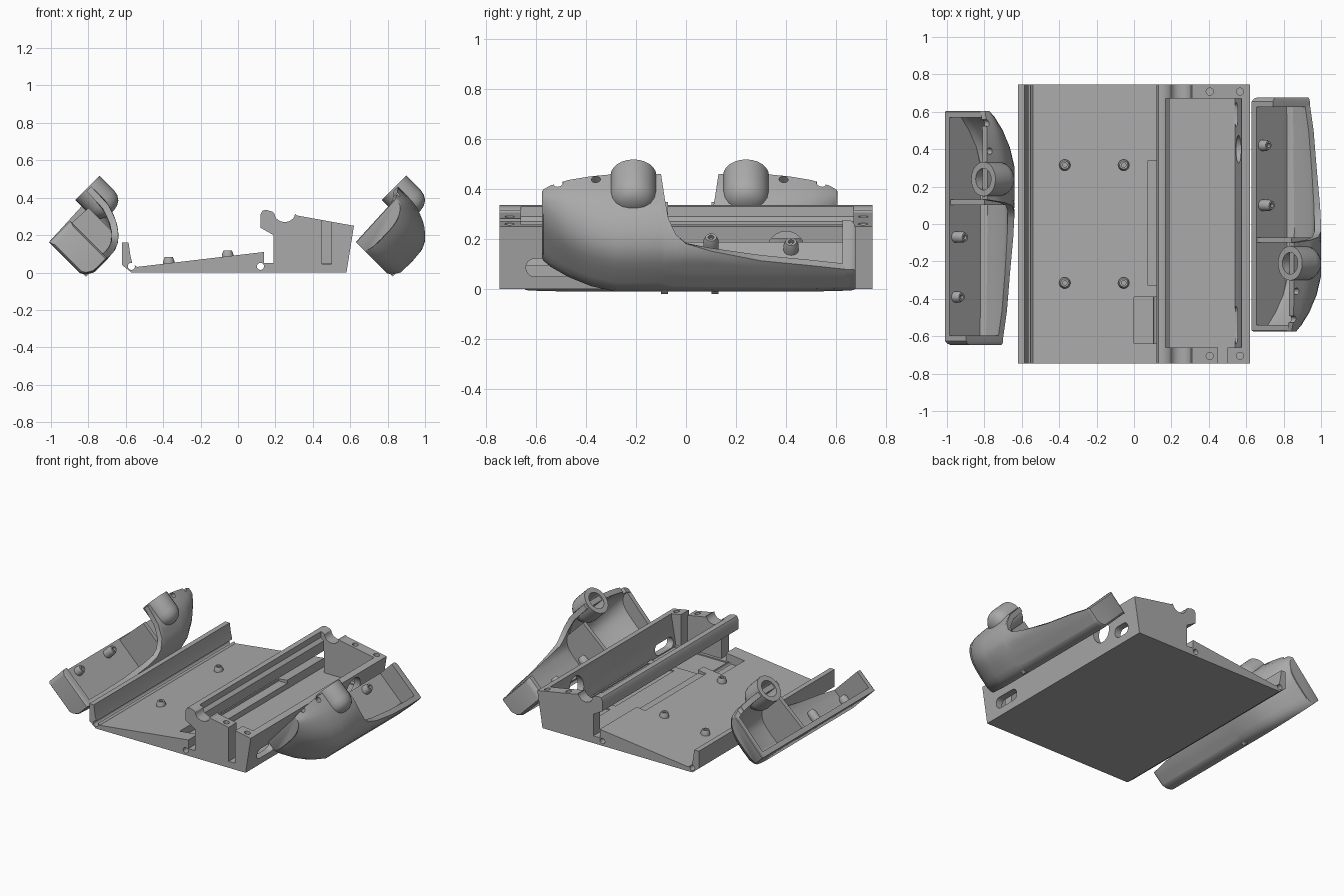
import bpy, bmesh, math
from mathutils import Vector

if "Cube" in bpy.data.objects:
    bpy.data.objects.remove(bpy.data.objects["Cube"], do_unlink=True)

GREY = (0.4, 0.4, 0.4, 1)
grey = bpy.data.materials.new("plain_grey")
grey.use_nodes = True
grey.diffuse_color = GREY
grey.node_tree.nodes["Principled BSDF"].inputs["Base Color"].default_value = GREY


def loft(name, rings):
    """Closed solid through rings of equal point count."""
    bm = bmesh.new()
    loops = [[bm.verts.new(p) for p in ring] for ring in rings]
    for a, b in zip(loops, loops[1:]):
        for i in range(len(a)):
            j = (i + 1) % len(a)
            bm.faces.new((a[i], a[j], b[j], b[i]))
    bm.faces.new(loops[0])
    bm.faces.new(loops[-1])
    bmesh.ops.recalc_face_normals(bm, faces=bm.faces)
    mesh = bpy.data.meshes.new(name)
    bm.to_mesh(mesh)
    bm.free()
    obj = bpy.data.objects.new(name, mesh)
    bpy.context.collection.objects.link(obj)
    mesh.materials.append(grey)
    return obj


def select(obj):
    bpy.ops.object.select_all(action='DESELECT')
    obj.select_set(True)
    bpy.context.view_layer.objects.active = obj


def finish(obj):
    select(obj)
    bpy.ops.object.shade_smooth_by_angle(angle=math.radians(32))


def cut(obj, cutter):
    mod = obj.modifiers.new("cut", 'BOOLEAN')
    mod.operation, mod.solver, mod.object = 'DIFFERENCE', 'EXACT', cutter
    cutter.hide_render = True
    select(obj)
    bpy.ops.object.modifier_apply(modifier=mod.name)
    bpy.data.objects.remove(cutter, do_unlink=True)


def extrude_y(name, profile, y0, y1):
    return loft(name, [[(x, y, z) for x, z in profile] for y in (y0, y1)])


def box(x0, x1, y0, y1, z0, z1):
    return extrude_y("cutter", [(x0, z0), (x1, z0), (x1, z1), (x0, z1)], y0, y1)


def circle(center, a, b, r, n=24):
    c, a, b = Vector(center), Vector(a), Vector(b)
    steps = [math.tau * i / n for i in range(n)]
    return [c + a * (r * math.cos(t)) + b * (r * math.sin(t)) for t in steps]


X, Y, Z = (1, 0, 0), (0, 1, 0), (0, 0, 1)


def rod(axis, a, b, start, length, r):
    s = Vector(start)
    return loft("cutter", [circle(s, a, b, r), circle(s + Vector(axis) * length, a, b, r)])


# Tray: one profile carried along the full length
saddle = [(0.25 + 0.055 * math.cos(t), 0.315 + 0.045 * math.sin(t))
          for t in [math.pi + math.pi * i / 10 for i in range(11)]]
profile = [(-0.57, 0), (0.58, 0), (0.62, 0.25), (0.315, 0.305)] + saddle[::-1] + [
    (0.185, 0.325), (0.15, 0.335), (0.13, 0.33), (0.12, 0.31), (0.12, 0.24), (0.19, 0.2),
    (0.19, 0.05), (0.14, 0.05), (0.14, 0.11), (-0.54, 0.03), (-0.565, 0.05),
    (-0.575, 0.09), (-0.585, 0.16), (-0.62, 0.16), (-0.62, 0.04)]
tray = extrude_y("tray", profile, -0.745, 0.745)

# Long bay between the end blocks, open under the front rail
cut(tray, extrude_y("cutter", [(0.168, 0.6), (0.168, 0.29), (0.189, 0.27), (0.189, 0.05),
                               (0.54, 0.05), (0.575, 0.25), (0.575, 0.6)], -0.66, 0.67))
# Pockets in the bay floor and ramp
for x0, x1, y0, y1, z0 in [(0, 0.54, -0.64, -0.39, 0.042), (0.33, 0.53, -0.34, 0.3, 0.042),
                           (0.33, 0.53, 0.36, 0.64, 0.042), (0.075, 0.16, -0.33, 0.34, 0.088)]:
    cut(tray, box(x0, x1, y0, y1, z0, 0.17))
# Cable groove in one end block
cut(tray, box(0.45, 0.5, -0.8, -0.65, 0.045, 0.4))
# Hinge rod holes
for x in (-0.57, 0.12):
    cut(tray, rod(Y, X, Z, (x, -0.8, 0.033), 1.6, 0.019))
# Screw holes in the end blocks
for y in (-0.705, 0.708):
    for x in (0.405, 0.567):
        cut(tray, rod(Z, X, Y, (x, y, 0.15), 0.3, 0.019))


# Openings through the outer wall
def slot(y0, y1, z, r):
    half = [math.pi * i / 8 - math.pi / 2 for i in range(9)]
    pts = [(y1 - r + r * math.cos(t), z + r * math.sin(t)) for t in half]
    pts += [(y0 + r - r * math.cos(t), z - r * math.sin(t)) for t in half]
    return loft("cutter", [[(x, y, w) for y, w in pts] for x in (0.535, 0.7)])


cut(tray, slot(-0.64, -0.44, 0.085, 0.036))
cut(tray, slot(0.52, 0.65, 0.085, 0.036))
cut(tray, rod(X, Y, Z, (0.52, 0.4, 0.155), 0.2, 0.075))
finish(tray)


def cup(name, base, axis, a, b, steps):
    """Turned part from (radius, height) steps."""
    obj = loft(name, [circle(Vector(base) + Vector(axis) * h, a, b, r) for r, h in steps])
    finish(obj)
    return obj


STUD = [(0.03, -0.01), (0.03, 0.012), (0.022, 0.032), (0.012, 0.032), (0.012, 0.015)]
for x in (-0.37, -0.055):
    for y in (-0.315, 0.315):
        cup("tray_stud", (x, y, 0.0935 + x * 0.1176), Z, X, Y, STUD)

# Grip skin: cross-section as (height, depth) in a frame tilted 45 degrees
HULL = [(0.56, -0.33), (0.56, -0.565), (0.575, -0.59), (0.615, -0.615), (0.7, -0.617),
        (0.78, -0.61), (0.82, -0.592), (0.85, -0.566), (0.882, -0.525), (0.905, -0.48),
        (0.922, -0.43), (0.93, -0.385), (0.93, -0.28)]
# Stations: length position, depth scale, height scale, rim height
STATIONS = [(-0.57, 0.3, 0.86, 1), (-0.54, 0.45, 0.9, 1), (-0.47, 0.68, 0.95, 1),
            (-0.38, 0.88, 0.98, 1), (-0.28, 1, 1, 1), (-0.1, 1, 1, 1), (-0.085, 1, 1, 0.925),
            (-0.07, 1, 1, 0.895), (-0.04, 1, 1, 0.86), (0, 1, 1, 0.835), (0.1, 1, 1, 0.81),
            (0.3, 1, 1, 0.77), (0.5, 1, 1, 0.745), (0.64, 0.98, 1, 0.72)]


def section(s, t, rim):
    pts = [Vector(HULL[0])]
    for a, b in zip(HULL, HULL[1:]):
        a, b = Vector(a), Vector(b)
        if b.x > rim:
            pts.append(a.lerp(b, (rim - a.x) / (b.x - a.x)))
            break
        pts.append(b)
    tail = pts[3:]
    lengths = [(q - p).length for p, q in zip(tail, tail[1:])]
    out, count = pts[:3], 16
    for i in range(count):
        d, k = sum(lengths) * i / (count - 1), 0
        while k < len(lengths) - 1 and d > lengths[k]:
            d, k = d - lengths[k], k + 1
        out.append(tail[k].lerp(tail[k + 1], min(1, d / lengths[k])))
    return [Vector((0.56 + (p.x - 0.56) * t, -0.33 + (p.y + 0.33) * s)) for p in out]


def inset(pts, d):
    out = []
    for i, p in enumerate(pts):
        v = (pts[min(i + 1, len(pts) - 1)] - pts[max(i - 1, 0)]).normalized()
        out.append(p + Vector((-v.y, v.x)) * d)
    return out


def build_grip(side):
    left = side == "left"
    r = math.sqrt(0.5)
    U, N = (r, 0, r), (-r, 0, r)

    def place(u, y, n):
        x, z = (u - n) * r, (u + n) * r
        return Vector((x - 1.64, 0.03 - y, z) if left else (x, y, z))

    def slab(name, pts, levels):
        mid = sum(pts, Vector((0, 0))) / len(pts)
        obj = loft(side + name, [[place(q.x, y, q.y) for q in [mid.lerp(p, k) for p in pts]]
                                 for y, k in levels])
        finish(obj)

    rings = []
    for y, s, t, rim in STATIONS:
        outer = section(s, t, rim)
        rings.append([place(p.x, y, p.y) for p in outer + inset(outer, 0.035)[::-1]])
    skin = loft(side + "_grip_skin", rings)
    for y in (-0.36, -0.51):
        cut(skin, rod(U, N, Y, place(0.8, y, -0.305), 0.3, 0.018))
    finish(skin)

    # End walls and the inner partition
    slab("_grip_far_wall", section(0.98, 1, 0.72) + [Vector((0.72, -0.33))],
         [(0.625, 1), (0.655, 1), (0.67, 0.95), (0.677, 0.87)])
    slab("_grip_near_wall", section(0.3, 0.86, 1), [(-0.54, 1), (-0.57, 1), (-0.575, 0.94)])
    slab("_grip_partition", [Vector(p) for p in [(0.57, -0.335), (0.57, -0.6), (0.78, -0.6),
         (0.84, -0.53), (0.84, -0.35)]], [(-0.1, 1), (-0.072, 1)])

    # Rounded trigger barrel, hollow at its open end
    cup(side + "_trigger_barrel", place(0.91, -0.21, -0.27), N, U, Y,
        [(0.058, -0.12), (0.058, 0), (0.092, 0), (0.092, -0.11), (0.086, -0.14),
         (0.07, -0.165), (0.045, -0.18), (0.015, -0.186)])
    # Screw studs on the inner plate
    for y, h in ((0.42, 0.61), (0.1, 0.635)):
        cup(side + "_grip_stud", place(h, y, -0.375), U, N, Y,
            [(0.03, -0.045)] + STUD[1:])


for side in ("left", "right"):
    build_grip(side)
